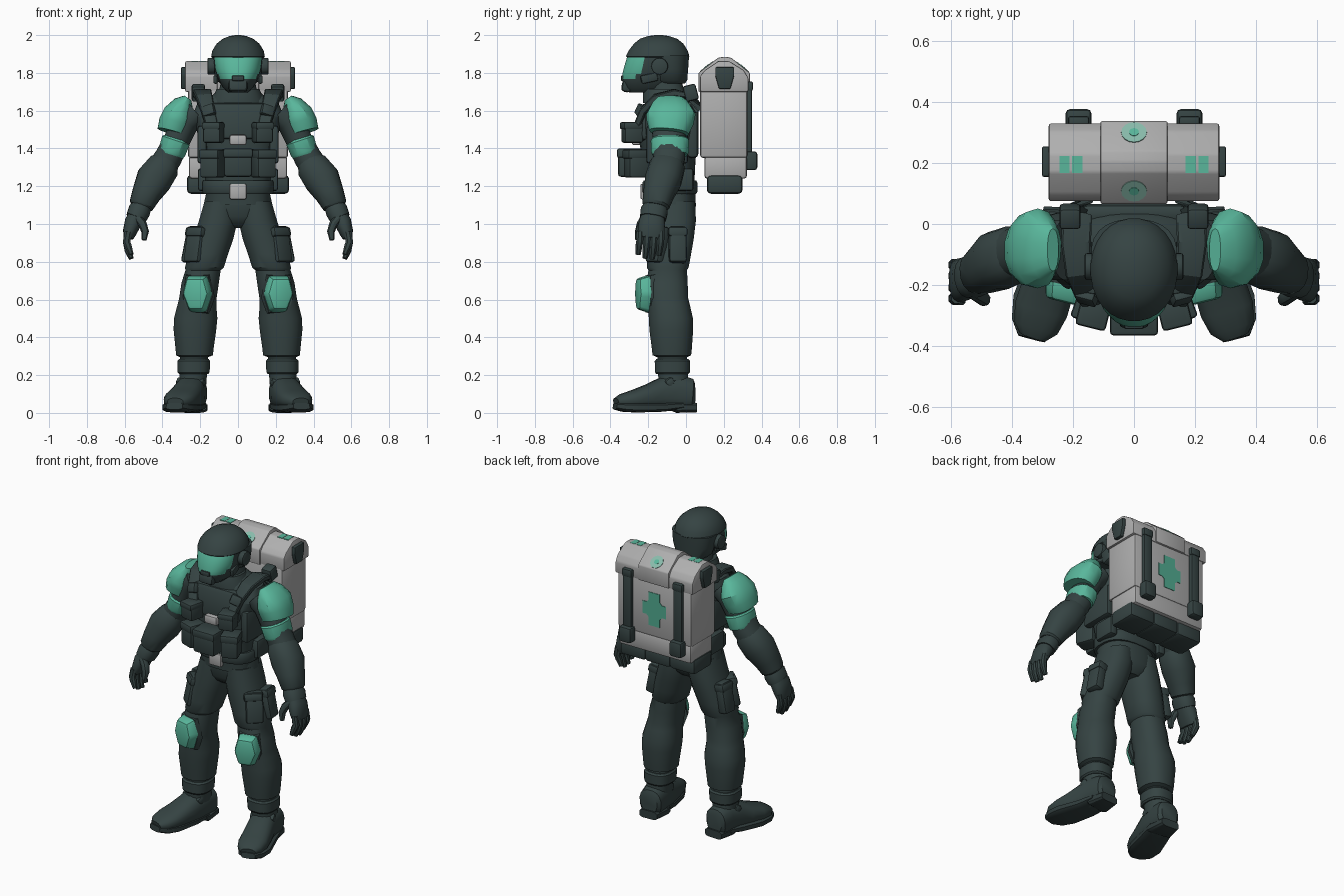
import bpy, bmesh, math
from mathutils import Vector, Euler, Matrix

def material(name, rgb):
    m = bpy.data.materials.new(name)
    m.diffuse_color = (*rgb, 1)
    return m

DARK = material("dark_slate", (0.036, 0.057, 0.056))
SOLE = material("black_rubber", (0.03, 0.046, 0.046))
TEAL = material("teal", (0.10, 0.47, 0.33))
CROSS = material("deep_teal", (0.085, 0.41, 0.285))
PALE = material("pale_teal", (0.25, 0.50, 0.41))
GREY = material("light_grey", (0.425, 0.425, 0.425))
X, Y, Z = Vector((1, 0, 0)), Vector((0, 1, 0)), Vector((0, 0, 1))

def finish(name, bm, mat, mirror):
    bmesh.ops.recalc_face_normals(bm, faces=bm.faces)
    me = bpy.data.meshes.new(name)
    bm.to_mesh(me)
    bm.free()
    me.materials.append(mat)
    ob = bpy.data.objects.new(name, me)
    bpy.context.collection.objects.link(ob)
    if mirror:
        ob.modifiers.new("Mirror", 'MIRROR')
    return ob

def box(name, c, size, mat=DARK, bev=0.012, rot=(0, 0, 0), mirror=False):
    bm = bmesh.new()
    bmesh.ops.create_cube(bm, size=1)
    bmesh.ops.scale(bm, vec=size, verts=bm.verts)
    if bev:
        bmesh.ops.bevel(bm, geom=bm.edges[:], offset=bev, segments=2, profile=0.5, affect='EDGES')
    r = Euler([math.radians(a) for a in rot]).to_matrix().to_4x4()
    bmesh.ops.transform(bm, matrix=Matrix.Translation(c) @ r, verts=bm.verts)
    return finish(name, bm, mat, mirror)

def loft(name, rings, mat=DARK, n=20, power=2.3, along=None, mirror=False):
    """Rings are (x, y, z, width, depth); 'along' turns them across the path."""
    bm = bmesh.new()
    pts = [Vector(r[:3]) for r in rings]
    rows = []
    for i, r in enumerate(rings):
        v, u = X, Y
        if along:
            t = (pts[min(i + 1, len(pts) - 1)] - pts[max(i - 1, 0)]).normalized()
            u = (along - t * along.dot(t)).normalized()
            v = t.cross(u)
        row = []
        for k in range(n):
            a = 2 * math.pi * (k + 0.5) / n
            c, s = math.cos(a), math.sin(a)
            p = v * (r[3] * math.copysign(abs(c) ** (2 / power), c))
            q = u * (r[4] * math.copysign(abs(s) ** (2 / power), s))
            row.append(bm.verts.new(pts[i] + p + q))
        rows.append(row)
    for a, b in zip(rows, rows[1:]):
        for k in range(n):
            bm.faces.new((a[k], a[(k + 1) % n], b[(k + 1) % n], b[k]))
    bm.faces.new(rows[0])
    bm.faces.new(rows[-1])
    return finish(name, bm, mat, mirror)

def plate(name, pts, o, u, v, depth, mat, shrink=1.0, bev=0, mirror=False):
    """Outline in the u, v plane, raised along u x v."""
    bm = bmesh.new()
    o, w = Vector(o), u.cross(v)
    lo = [bm.verts.new(o + u * p + v * q) for p, q in pts]
    hi = [bm.verts.new(o + (u * p + v * q) * shrink + w * depth) for p, q in pts]
    n = len(pts)
    bm.faces.new(lo)
    bm.faces.new(hi)
    for k in range(n):
        bm.faces.new((lo[k], lo[(k + 1) % n], hi[(k + 1) % n], hi[k]))
    if bev:
        bmesh.ops.bevel(bm, geom=bm.edges[:], offset=bev, segments=2, profile=0.5, affect='EDGES')
    return finish(name, bm, mat, mirror)

def disc(r, n=16):
    return [(r * math.cos(2 * math.pi * k / n), r * math.sin(2 * math.pi * k / n)) for k in range(n)]

# Head: face with visor, dome, neck guard, ear discs
face = loft("helmet_face", [(0, -.2, 1.695, .05, .10), (0, -.195, 1.72, .08, .135), (0, -.19, 1.768, .105, .15),
            (0, -.187, 1.795, .115, .15), (0, -.18, 1.825, .124, .15), (0, -.17, 1.882, .13, .143),
            (0, -.16, 1.9, .13, .14)], n=32)
face.data.materials.append(TEAL)
for f in face.data.polygons:
    z = f.center.z
    if 1.768 < z < 1.882 and f.center.y < (-.215 if z > 1.825 else -.235 if z > 1.795 else -.27):
        f.material_index = 1
loft("helmet_dome", [(0, -.15, 1.882, .136, .163), (0, -.15, 1.888, .143, .169), (0, -.147, 1.92, .136, .156),
     (0, -.145, 1.955, .113, .131), (0, -.145, 1.98, .082, .1), (0, -.145, 1.995, .045, .055),
     (0, -.145, 2.0, .015, .02)], n=28, power=2.1)
loft("helmet_back", [(0, -.08, 1.745, .095, .075), (0, -.083, 1.76, .113, .09), (0, -.088, 1.82, .135, .1),
     (0, -.095, 1.892, .141, .112)], n=24)
box("chin_guard", (0, -.312, 1.735), (.1, .055, .075), bev=.02, rot=(-12, 0, 0))
box("mouth_guard", (0, -.33, 1.772), (.065, .03, .03), bev=.008)
plate("ear_disc", disc(.045), (.122, -.14, 1.835), Y, Z, .04, DARK, bev=.008, mirror=True)
box("cheek_guard", (.113, -.195, 1.772), (.022, .09, .045), bev=.008, rot=(12, 0, 10), mirror=True)

# Torso
loft("torso", [(0, -.085, 1.1, .17, .125), (0, -.085, 1.22, .17, .13), (0, -.09, 1.32, .185, .14),
     (0, -.095, 1.45, .205, .155), (0, -.09, 1.57, .245, .15), (0, -.085, 1.64, .215, .125),
     (0, -.09, 1.68, .14, .105), (0, -.1, 1.71, .1, .09), (0, -.11, 1.78, .085, .08)], n=28, power=2.6)
loft("pelvis", [(0, -.08, 1.17, .168, .13), (0, -.075, 1.1, .184, .128), (0, -.073, 1.04, .186, .122),
     (0, -.07, 1.005, .14, .105), (0, -.065, .98, .07, .075)], n=24)
loft("collar", [(0, -.11, 1.64, .15, .12), (0, -.12, 1.69, .125, .11), (0, -.12, 1.715, .115, .1)], n=20)
box("chest_plate", (0, -.21, 1.54), (.33, .08, .2), bev=.03, rot=(-8, 0, 0))
box("back_plate", (0, .035, 1.5), (.34, .06, .3), bev=.02)
box("vest_side", (.19, -.1, 1.42), (.05, .22, .2), bev=.015, mirror=True)
box("chest_clip", (0, -.262, 1.445), (.09, .05, .056), GREY)
loft("belt", [(0, -.085, 1.16, .185, .14), (0, -.085, 1.17, .19, .146), (0, -.085, 1.22, .19, .146),
     (0, -.085, 1.23, .185, .14)], n=24, power=2.6)
box("belt_buckle", (0, -.226, 1.172), (.088, .03, .082), GREY, bev=.008)
box("chest_pouch", (.13, -.285, 1.485), (.095, .1, .11), rot=(0, 0, 14), mirror=True)
box("chest_pouch_flap", (.132, -.29, 1.52), (.102, .105, .04), rot=(0, 0, 14), mirror=True)
box("front_pouch", (0, -.295, 1.325), (.15, .13, .15), bev=.015)
box("front_pouch_flap", (0, -.3, 1.375), (.158, .132, .05))
box("waist_pouch", (.135, -.26, 1.32), (.105, .12, .15), bev=.015, rot=(0, 0, 20), mirror=True)
box("waist_pouch_flap", (.137, -.265, 1.37), (.112, .122, .05), rot=(0, 0, 20), mirror=True)
box("side_pouch", (.185, -.03, 1.235), (.055, .14, .12), bev=.015, mirror=True)
# Harness straps
loft("shoulder_strap", [(.18, .065, 1.6, .05, .016), (.188, .03, 1.67, .05, .018), (.19, -.06, 1.695, .05, .02),
     (.18, -.16, 1.67, .045, .02), (.16, -.225, 1.6, .036, .02), (.135, -.265, 1.5, .032, .018)],
     n=12, power=5, along=Vector((0, -.6, .8)), mirror=True)
box("strap_bracket", (.21, .025, 1.695), (.07, .07, .085), rot=(15, 0, 0), mirror=True)
box("strap_buckle", (.155, -.24, 1.6), (.068, .04, .06), bev=.01, rot=(-20, 18, 15), mirror=True)

# Arms: sleeve, pads, gauntlet, hand
loft("upper_arm", [(.22, -.085, 1.59, .075, .1), (.28, -.085, 1.54, .075, .1), (.33, -.09, 1.43, .07, .085),
     (.37, -.09, 1.35, .074, .085), (.41, -.1, 1.29, .075, .08)], along=Y, mirror=True)
loft("shoulder_pad", [(.266, -.085, 1.668, .022, .07), (.287, -.085, 1.636, .056, .1), (.316, -.08, 1.582, .082, .131),
     (.334, -.085, 1.535, .087, .124), (.348, -.09, 1.485, .082, .105)], TEAL, n=14, along=Y, mirror=True)
loft("arm_band", [(.326, -.085, 1.452, .07, .095), (.329, -.085, 1.442, .078, .102), (.35, -.085, 1.38, .074, .1),
     (.354, -.085, 1.367, .068, .094)], TEAL, n=14, along=Y, mirror=True)
loft("forearm", [(.372, -.095, 1.335, .066, .08), (.394, -.1, 1.305, .088, .095), (.445, -.12, 1.235, .097, .098),
     (.485, -.145, 1.16, .078, .083), (.512, -.16, 1.1, .066, .073), (.516, -.162, 1.09, .055, .063)],
     n=16, along=Y, mirror=True)
loft("glove_cuff", [(.505, -.16, 1.1, .05, .06), (.522, -.168, 1.07, .06, .073), (.54, -.175, 1.03, .055, .07)],
     n=16, along=Y, mirror=True)
loft("palm", [(.525, -.17, 1.06, .045, .055), (.555, -.18, 1.01, .046, .07), (.572, -.185, .96, .038, .072),
     (.58, -.188, .925, .026, .066)], n=16, along=Y, mirror=True)
for i in range(4):
    y = -.132 - i * .037
    d = (.02, .0, .005, .025)[i]
    loft("finger_%d" % (i + 1), [(.58, y, .96, .02, .019), (.59, y - .002, .905, .021, .02),
         (.582, y - .006, .86 + d, .02, .019), (.565, y - .01, .815 + d, .013, .014)], n=8, along=Y, mirror=True)
loft("thumb", [(.54, -.215, 1.04, .022, .024), (.505, -.235, 1.0, .023, .026), (.492, -.248, .96, .021, .022),
     (.497, -.255, .915, .013, .014)], n=10, along=Y, mirror=True)

# Legs
loft("leg", [(.09, -.075, 1.12, .088, .124), (.104, -.076, 1.02, .103, .13), (.132, -.083, .92, .108, .125),
     (.157, -.09, .84, .105, .118), (.178, -.097, .77, .104, .112), (.185, -.097, .755, .094, .103),
     (.2, -.1, .69, .1, .11), (.212, -.098, .61, .1, .11), (.218, -.09, .57, .104, .112),
     (.224, -.08, .5, .116, .118), (.228, -.078, .44, .114, .117), (.23, -.075, .34, .102, .107),
     (.23, -.075, .305, .098, .103), (.233, -.073, .295, .076, .08), (.24, -.065, .14, .072, .08)],
     n=20, mirror=True)
loft("ankle_cuff", [(.235, -.072, .205, .078, .086), (.235, -.072, .215, .086, .094), (.234, -.072, .275, .088, .095),
     (.234, -.072, .285, .08, .086)], n=16, power=2.6, mirror=True)
plate("knee_guard_base", [(-.085, -.02), (-.055, -.105), (.06, -.105), (.088, -.02), (.07, .105), (-.06, .105)],
      (.205, -.17, .63), (X * .97 + Y * .24), Z, .035, DARK, .92, mirror=True)
plate("knee_pad", [(-.083, .0), (-.05, -.1), (.045, -.1), (.085, .0), (.06, .1), (-.055, .1)],
      (.21, -.19, .63), (X * .97 + Y * .24), Z, .07, TEAL, .8, bev=.016, mirror=True)
for nm, c, w, r in (("front", (.222, -.15, .89), .105, -48), ("rear", (.25, -.045, .89), .095, 5)):
    box(nm + "_thigh_pouch", c, (.065, w, .195), bev=.016, rot=(0, -11, r), mirror=True)
    box(nm + "_thigh_flap", (c[0] - .01, c[1], c[2] + .065), (.072, w + .006, .05), rot=(0, -11, r), mirror=True)
# Boots: upper shaped along the foot, heel and sole
loft("boot", [(.235, .046, .098, .055, .06), (.236, .03, .098, .073, .083), (.243, -.04, .105, .08, .1),
     (.255, -.12, .1, .082, .09), (.28, -.2, .083, .088, .068), (.305, -.28, .07, .09, .05),
     (.322, -.34, .062, .075, .038), (.332, -.37, .055, .045, .024)], n=16, power=2.5, along=Z, mirror=True)
loft("boot_heel", [(.235, .055, .028, .062, .026), (.24, -.05, .028, .08, .028), (.243, -.065, .03, .078, .02)],
     SOLE, n=12, power=4, along=Z, mirror=True)
loft("boot_sole", [(.24, -.03, .04, .078, .018), (.265, -.13, .03, .086, .024), (.305, -.26, .028, .096, .026),
     (.325, -.33, .03, .08, .024), (.337, -.376, .036, .045, .018)], SOLE, n=12, power=4, along=Z, mirror=True)
box("boot_strap", (.25, -.1, .16), (.155, .05, .05), bev=.015, rot=(35, 0, 15), mirror=True)

# Backpack: ridged case, centre hood, lower tray, base
plate("pack_head", [(.075, 1.7), (.075, 1.785), (.1, 1.815), (.17, 1.862), (.23, 1.862), (.305, 1.815), (.33, 1.775),
      (.33, 1.7)], (-.28, 0, 0), Y, Z, .56, GREY, bev=.008)
box("pack_body", (0, .2, 1.54), (.53, .25, .38), GREY, bev=.015)
plate("pack_hood", [(.066, 1.7), (.066, 1.8), (.17, 1.88), (.205, 1.886), (.24, 1.88), (.338, 1.8), (.338, 1.7)],
      (-.11, 0, 0), Y, Z, .22, GREY, bev=.006)
box("pack_tray", (0, .21, 1.3), (.52, .225, .12), GREY, bev=.015)
for i in (-1, 0, 1):
    box("pack_base_%d" % (i + 2), (i * .178, .205, 1.21), (.186, .19, .1), bev=.022)
plate("pack_end_cap", [(-.05, .055), (-.05, .01), (-.03, -.06), (.03, -.06), (.05, .01), (.05, .055)],
      (.274, .205, 1.775), Y, Z, .028, DARK, bev=.006, mirror=True)
box("pack_strap", (.182, .335, 1.54), (.06, .03, .42), bev=.008, mirror=True)
box("pack_strap_top", (.182, .335, 1.73), (.07, .04, .05), bev=.01, mirror=True)
box("pack_strap_buckle", (.182, .345, 1.335), (.085, .065, .1), bev=.015, mirror=True)
# Pack markings: a cross with filled corners, hood lights, top lamps
a, b, h, k = .04, .084, .108, .056
quarter = [(h, a), (k, a), (a, k), (a, b)]
half = quarter + [(-p, q) for p, q in reversed(quarter)]
plate("pack_cross", half + [(p, -q) for p, q in reversed(half)], (0, .323, 1.53), Z, X, .005, CROSS)
for nm, y, z, v in (("rear", .3, 1.832, Vector((0, .775, -.632))), ("front", .109, 1.834, Vector((0, .793, .61)))):
    plate(nm + "_light_ring", disc(.042), (0, y, z - .001), X, v, .003, PALE)
    plate(nm + "_light", disc(.016), (0, y, z), X, v, .004, TEAL)
for i, x in enumerate((.186, .228)):
    box("pack_top_lamp_%d" % (i + 1), (x, .195, 1.8615), (.034, .056, .004), TEAL, bev=0, mirror=True)

# Smooth shading with sharp creases
for ob in bpy.context.collection.objects:
    ob.select_set(True)
    bpy.context.view_layer.objects.active = ob
bpy.ops.object.shade_smooth_by_angle(angle=math.radians(32))
